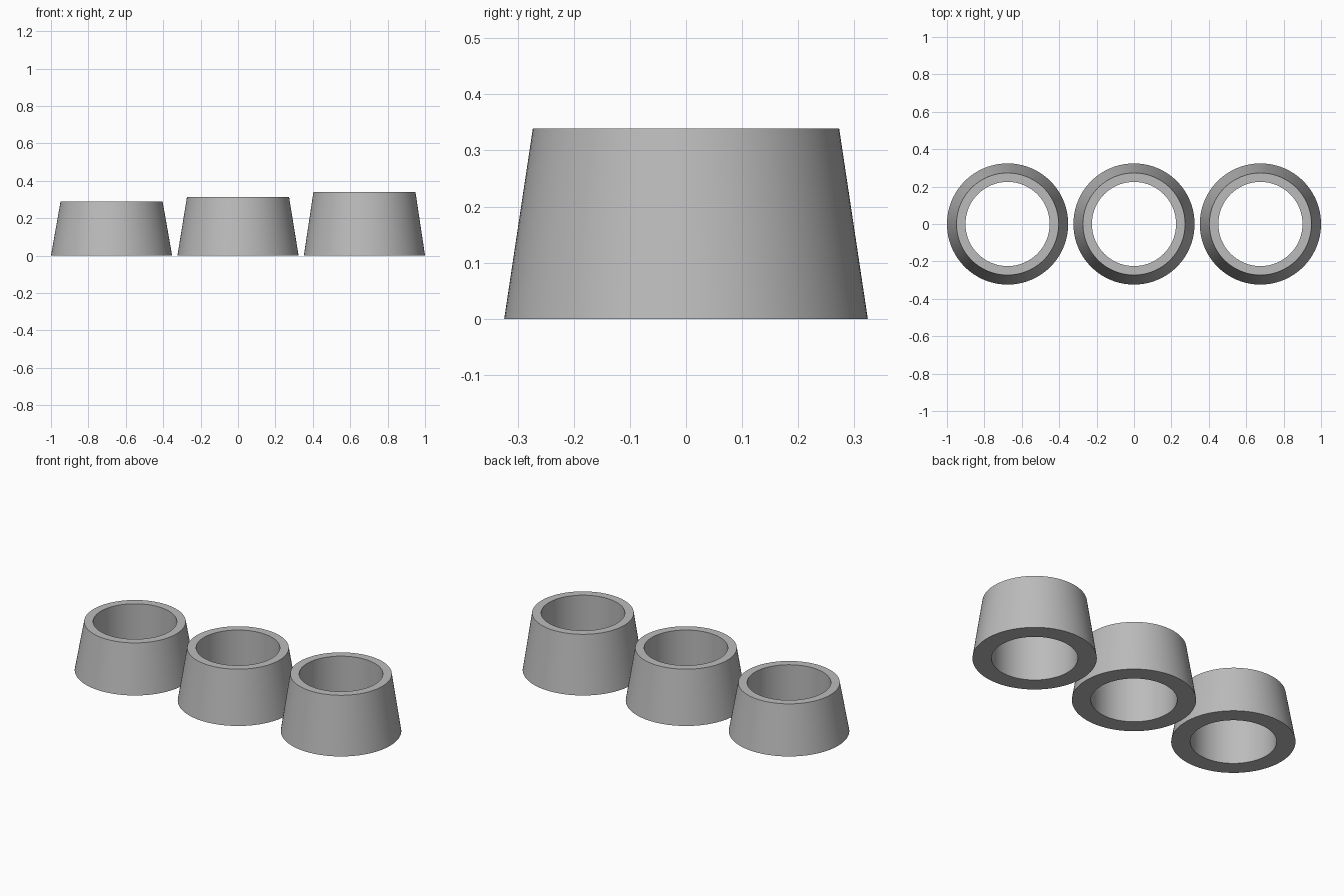
import bpy
import bmesh
import math

cube = bpy.data.objects.get("Cube")
if cube:
    bpy.data.objects.remove(cube, do_unlink=True)

grey = bpy.data.materials.new("mid grey")
grey.use_nodes = True
colour = (0.5, 0.5, 0.5, 1)
grey.diffuse_color = colour
grey.node_tree.nodes["Principled BSDF"].inputs["Base Color"].default_value = colour

SIDES = 96
BASE_R, TOP_R, BORE_R = 0.324, 0.273, 0.225
SPACING = 0.676


def tapered_ring(name, x, height):
    """Conical collar with a straight bore, lathed from a closed profile."""
    profile = [(BORE_R, 0), (BASE_R, 0), (TOP_R, height), (BORE_R, height)]
    bm = bmesh.new()
    rings = []
    for i in range(SIDES):
        a = math.tau * i / SIDES
        rings.append([bm.verts.new((r * math.cos(a), r * math.sin(a), z))
                      for r, z in profile])
    for i, ring in enumerate(rings):
        after = rings[(i + 1) % SIDES]
        for j in range(len(profile)):
            k = (j + 1) % len(profile)
            bm.faces.new((ring[j], after[j], after[k], ring[k]))
    bmesh.ops.recalc_face_normals(bm, faces=bm.faces)
    mesh = bpy.data.meshes.new(name)
    bm.to_mesh(mesh)
    bm.free()
    mesh.materials.append(grey)
    obj = bpy.data.objects.new(name, mesh)
    obj.location.x = x
    bpy.context.collection.objects.link(obj)
    obj.select_set(True)
    bpy.context.view_layer.objects.active = obj


# Three collars, growing taller from right to left
bpy.ops.object.select_all(action='DESELECT')
tapered_ring("short_collar", -SPACING, 0.288)
tapered_ring("medium_collar", 0, 0.313)
tapered_ring("tall_collar", SPACING, 0.339)
bpy.ops.object.shade_smooth_by_angle(angle=math.radians(30))
